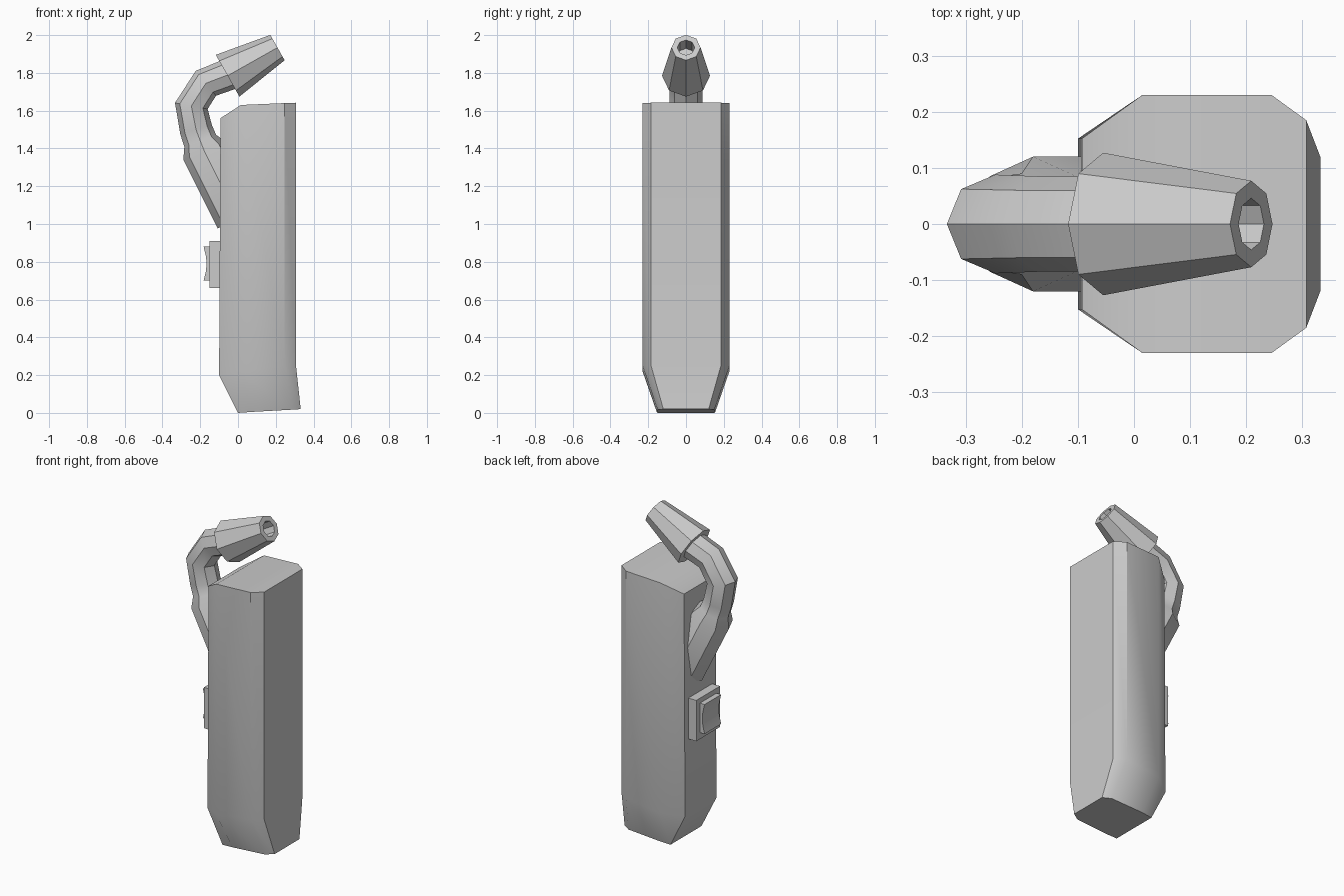
import bpy, bmesh, math
from mathutils import Vector

cube = bpy.data.objects.get("Cube")
if cube:
    bpy.data.objects.remove(cube)

grey = bpy.data.materials.new("plain grey")
grey.use_nodes = True
grey.diffuse_color = (0.6, 0.6, 0.6, 1)
bsdf = next(n for n in grey.node_tree.nodes if n.type == 'BSDF_PRINCIPLED')
bsdf.inputs["Base Color"].default_value = (0.6, 0.6, 0.6, 1)


def finish(name, bm, angle=35.5):
    """Turn a bmesh into a shaded object."""
    bmesh.ops.recalc_face_normals(bm, faces=bm.faces)
    mesh = bpy.data.meshes.new(name)
    bm.to_mesh(mesh)
    bm.free()
    mesh.materials.append(grey)
    mesh.shade_smooth()
    mesh.set_sharp_from_angle(angle=math.radians(angle))
    obj = bpy.data.objects.new(name, mesh)
    bpy.context.collection.objects.link(obj)
    return obj


def skin(bm, rings):
    """Bridge successive closed rings of vertices with quads."""
    for a, b in zip(rings, rings[1:]):
        n = len(a)
        for i in range(n):
            j = (i + 1) % n
            bm.faces.new((a[i], a[j], b[j], b[i]))


def tube(name, stations, direction=None, sides=8):
    """Loft (x, z, radius) rings along a path in the y = 0 plane."""
    bm = bmesh.new()
    pts = [Vector((x, 0, z)) for x, z, r in stations]
    rings = []
    for k, (x, z, r) in enumerate(stations):
        d = direction
        if d is None:
            before = pts[k] - pts[k - 1] if k else pts[1] - pts[0]
            after = pts[k + 1] - pts[k] if k + 1 < len(pts) else before
            d = before.normalized() + after.normalized()
        d = d.normalized()
        normal = Vector((-d.z, 0, d.x))
        ring = []
        for i in range(sides):
            t = math.tau * i / sides
            ring.append(bm.verts.new(pts[k] + r * (math.cos(t) * normal
                                                   + math.sin(t) * Vector((0, 1, 0)))))
        rings.append(ring)
    skin(bm, rings)
    bm.faces.new(rings[0])
    bm.faces.new(rings[-1])
    return finish(name, bm)


def prism(name, profile, half_width):
    """Extrude an x-z outline across y."""
    bm = bmesh.new()
    sides = [[bm.verts.new((x, y, z)) for x, z in profile]
             for y in (-half_width, half_width)]
    skin(bm, sides)
    for s in sides:
        bm.faces.new(s)
    return finish(name, bm, 30)


# Body: half sections mirrored in y, tapering to a narrow foot
sections = [
    [(0.0, 0.15, 0.0), (0.07, 0.155, 0.005), (0.285, 0.15, 0.017), (0.332, 0.12, 0.02)],
    [(-0.1, 0.152, 0.2), (0.015, 0.23, 0.22), (0.245, 0.23, 0.25), (0.307, 0.185, 0.25)],
    [(-0.093, 0.152, 1.56), (0.015, 0.23, 1.63), (0.245, 0.23, 1.64), (0.307, 0.185, 1.642)],
]
bm = bmesh.new()
rings = []
for half in sections:
    ring = [bm.verts.new(p) for p in half]
    ring += [bm.verts.new((x, -y, z)) for x, y, z in reversed(half)]
    rings.append(ring)
skin(bm, rings)
for ring in (rings[0], rings[-1]):
    for i in range(3):
        bm.faces.new((ring[i], ring[i + 1], ring[6 - i], ring[7 - i]))
finish("body", bm)

# Curved neck: thick socket, then a thinner bent pipe
tube("neck", [(0.0, 1.03, 0.12), (-0.18, 1.39, 0.12), (-0.2, 1.44, 0.09),
              (-0.222, 1.5, 0.087), (-0.247, 1.625, 0.088),
              (-0.17, 1.745, 0.085), (0.0, 1.81, 0.085)])

# Nozzle: tapered cone with a recessed bore
axis = Vector((0.264, 0, 0.149))
back, tip = Vector((-0.055, 0, 1.785)), Vector((0.209, 0, 1.934))
bore = tip - axis * 0.3
tube("nozzle", [(back.x, back.z, 0.127), (tip.x, tip.z, 0.077),
                (tip.x, tip.z, 0.046), (bore.x, bore.z, 0.046)], axis)

# Switch: square plate with a dished rocker
prism("switch_plate", [(-0.08, 0.66), (-0.15, 0.66), (-0.15, 0.91), (-0.08, 0.91)], 0.115)
prism("switch_rocker", [(-0.14, 0.7), (-0.182, 0.7), (-0.17, 0.75), (-0.166, 0.79),
                        (-0.17, 0.83), (-0.182, 0.88), (-0.14, 0.88)], 0.08)
